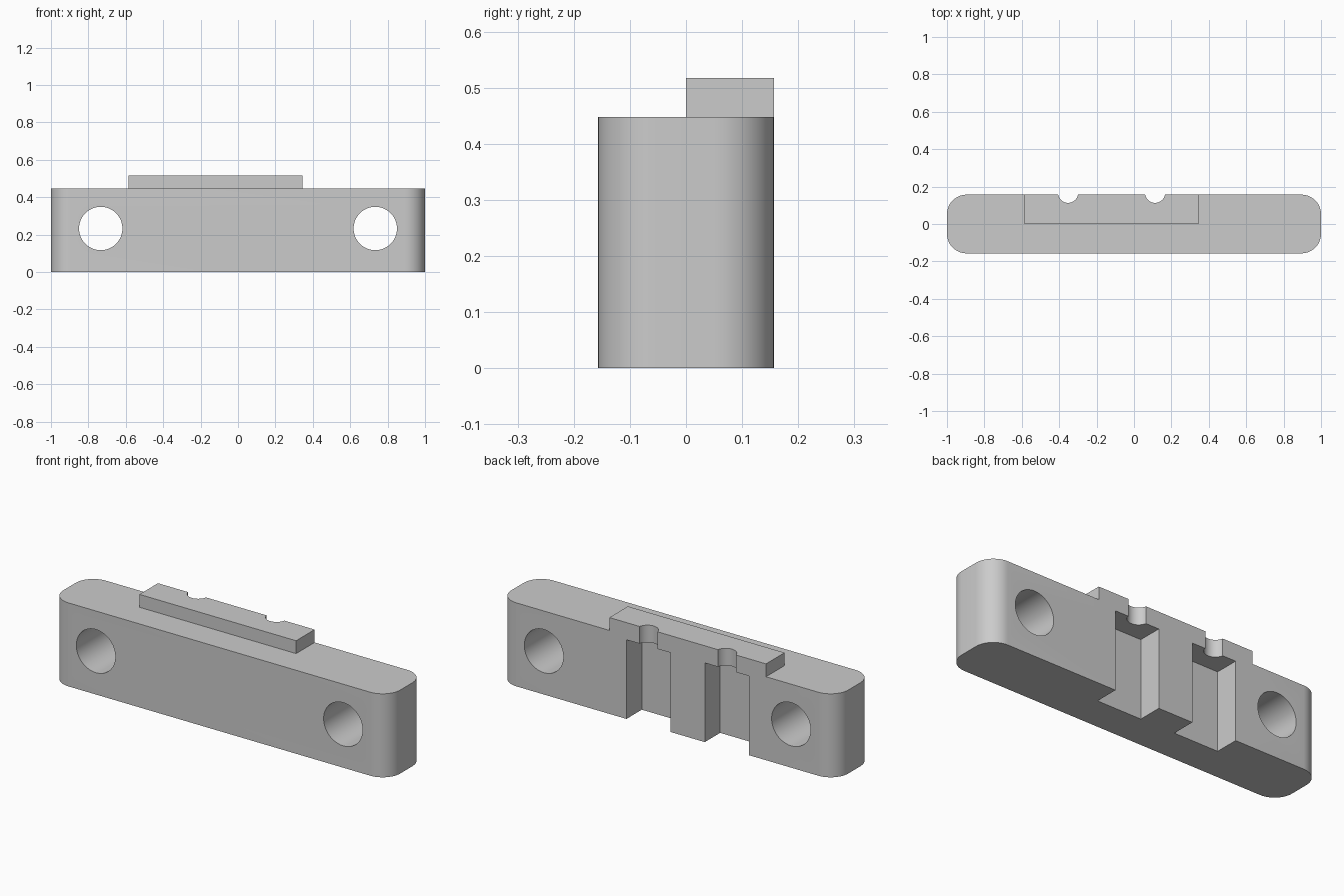
import bpy, bmesh, math

HALF_DEPTH = 0.157
BODY_TOP = 0.448
PAD_TOP = 0.517
SLOT_TOP = 0.425
PAD_CENTRE = -0.12
SLOT_XS = [PAD_CENTRE - 0.2325, PAD_CENTRE + 0.2325]

default = bpy.data.objects.get("Cube")
if default:
    bpy.data.objects.remove(default, do_unlink=True)

grey = bpy.data.materials.new("plain grey")
grey.use_nodes = True
colour = (0.6, 0.6, 0.6, 1)
grey.diffuse_color = colour
grey.node_tree.nodes["Principled BSDF"].inputs["Base Color"].default_value = colour


def make_object(name, bm):
    bmesh.ops.recalc_face_normals(bm, faces=bm.faces)
    mesh = bpy.data.meshes.new(name)
    bm.to_mesh(mesh)
    bm.free()
    mesh.materials.append(grey)
    obj = bpy.data.objects.new(name, mesh)
    bpy.context.collection.objects.link(obj)
    return obj


def box(name, x, y, z, corner=0):
    """Box from ranges, with optional rounded upright edges."""
    bm = bmesh.new()
    bmesh.ops.create_cube(bm, size=1)
    for v in bm.verts:
        v.co = [r[0] if c < 0 else r[1] for c, r in zip(v.co, (x, y, z))]
    if corner:
        upright = [e for e in bm.edges
                   if abs(e.verts[0].co.z - e.verts[1].co.z) > 0.01]
        bmesh.ops.bevel(bm, geom=upright, offset=corner, segments=12,
                        profile=0.5, affect='EDGES')
    return make_object(name, bm)


def cylinder(name, centre, radius, length, along_y=False):
    bm = bmesh.new()
    bmesh.ops.create_cone(bm, cap_ends=True, segments=48, radius1=radius,
                          radius2=radius, depth=length)
    obj = make_object(name, bm)
    obj.location = centre
    if along_y:
        obj.rotation_euler.x = math.pi / 2
    return obj


def combine(target, other, operation):
    mod = target.modifiers.new(other.name, 'BOOLEAN')
    mod.operation = operation
    mod.solver = 'EXACT'
    mod.object = other
    bpy.context.view_layer.objects.active = target
    bpy.ops.object.modifier_apply(modifier=mod.name)
    bpy.data.objects.remove(other, do_unlink=True)


# Rounded bar with the raised pad on its rear half
block = box("mounting_block", (-1, 1), (-HALF_DEPTH, HALF_DEPTH), (0, BODY_TOP), 0.105)
pad = box("raised_pad", (PAD_CENTRE - 0.465, PAD_CENTRE + 0.465),
          (0, HALF_DEPTH), (BODY_TOP - 0.05, PAD_TOP))
combine(block, pad, 'UNION')

# Bolt holes from front to back
for x in (-0.734, 0.734):
    combine(block, cylinder("bolt_hole", (x, 0, 0.233), 0.116, 1, True), 'DIFFERENCE')

# Rear slots open at the bottom, each with a round notch up through the pad
for x in SLOT_XS:
    slot = box("rear_slot", (x - 0.131, x + 0.131),
               (HALF_DEPTH - 0.13, HALF_DEPTH + 0.1), (-0.1, SLOT_TOP))
    combine(block, slot, 'DIFFERENCE')
    notch = cylinder("round_notch", (x, 0.167, 0.5), 0.054, 0.3)
    combine(block, notch, 'DIFFERENCE')

# Smooth the round surfaces, keep the edges sharp
bpy.ops.object.select_all(action='DESELECT')
block.select_set(True)
bpy.context.view_layer.objects.active = block
bpy.ops.object.shade_smooth_by_angle(angle=math.radians(30))
